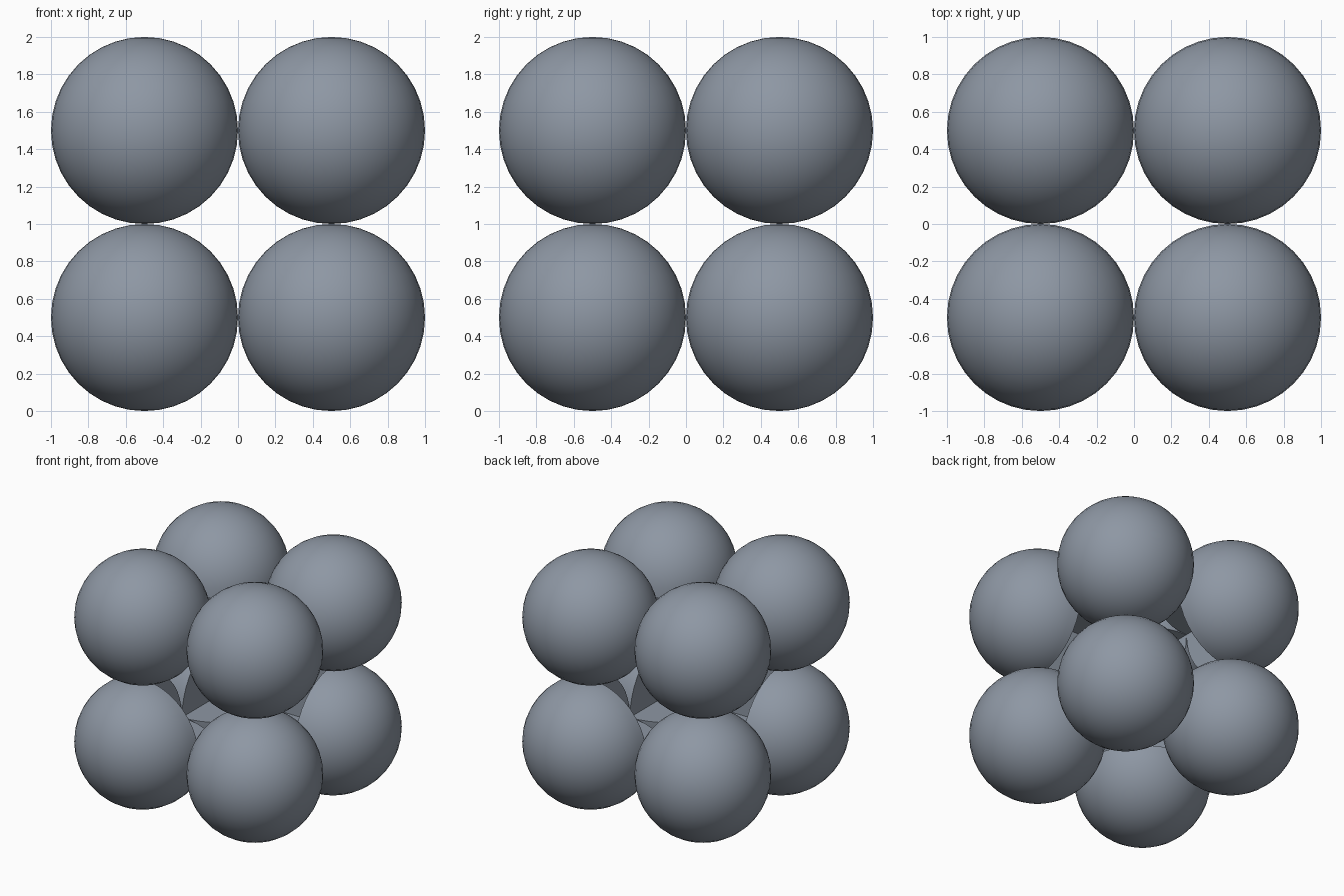
import bpy, bmesh
from mathutils import Vector

if "Cube" in bpy.data.objects:
    bpy.data.objects.remove(bpy.data.objects["Cube"])

RADIUS = 0.5
CENTRE = Vector((0.5, 0.5, 0.5))

grey = bpy.data.materials.new("slate grey")
grey.diffuse_color = (0.27, 0.31, 0.37, 1)
grey.use_nodes = True
grey.node_tree.nodes["Principled BSDF"].inputs["Base Color"].default_value = grey.diffuse_color

# One corner ball with the octant facing the cluster centre cut away
bm = bmesh.new()
bmesh.ops.create_uvsphere(bm, u_segments=40, v_segments=20, radius=RADIUS)
inner = [f for f in bm.faces if max(f.calc_center_median()) < 0]
bmesh.ops.delete(bm, geom=inner, context='FACES')

# Three flat quarter discs closing the cut, fanned from the ball's centre
hub = bm.verts.new((0, 0, 0))
for e in [e for e in bm.edges if e.is_boundary]:
    bm.faces.new((e.verts[0], e.verts[1], hub))
bmesh.ops.recalc_face_normals(bm, faces=bm.faces)
bmesh.ops.translate(bm, verts=bm.verts, vec=CENTRE)

mesh = bpy.data.meshes.new("corner_balls")
bm.to_mesh(mesh)
bm.free()
mesh.materials.append(grey)

balls = bpy.data.objects.new("corner_balls", mesh)
balls.location.z = 1
bpy.context.collection.objects.link(balls)
bpy.context.view_layer.objects.active = balls
balls.select_set(True)
bpy.ops.object.shade_smooth_by_angle()

# Eight balls, one in each corner
mirror = balls.modifiers.new("mirror", 'MIRROR')
mirror.use_axis = (True, True, True)
mirror.use_mirror_merge = False
